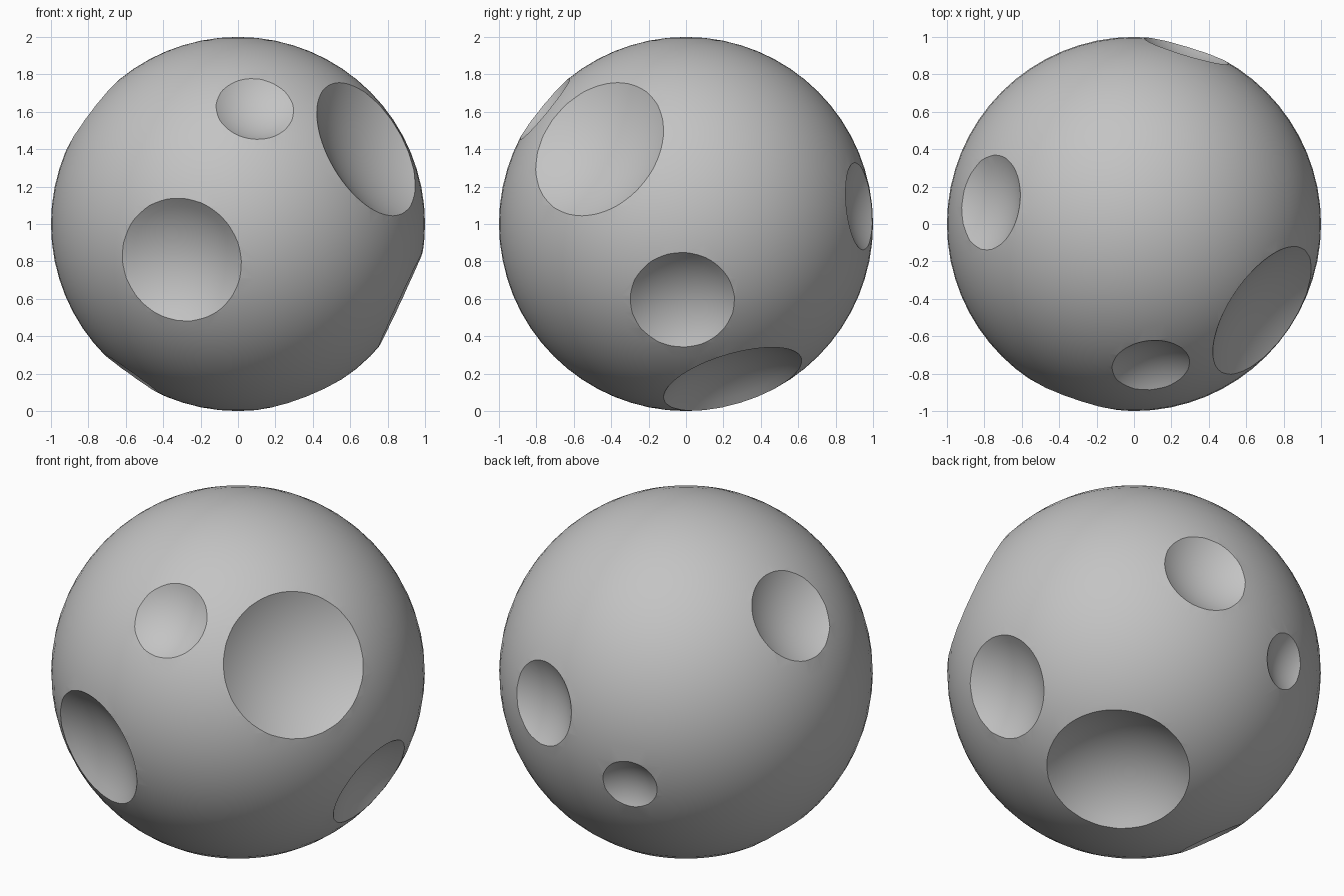
import bpy
import math
from mathutils import Vector

cube = bpy.data.objects.get("Cube")
if cube:
    bpy.data.objects.remove(cube, do_unlink=True)

# Plain grey stone
grey = bpy.data.materials.new("stone_grey")
grey.use_nodes = True
colour = (0.55, 0.55, 0.55, 1)
grey.diffuse_color = colour
grey.node_tree.nodes["Principled BSDF"].inputs["Base Color"].default_value = colour

CENTRE = Vector((0, 0, 1))


def ball(name, radius, location):
    bpy.ops.mesh.primitive_uv_sphere_add(segments=64, ring_count=32, radius=radius, location=location)
    obj = bpy.context.object
    obj.name = name
    obj.data.materials.append(grey)
    return obj


# Round body
body = ball("cratered_ball", 1, CENTRE)

# Craters: direction from the centre, rim radius, bowl radius / rim radius
craters = [
    ((-0.30, -0.87, -0.19), 0.337, 1.8),   # front
    ((0.09, -0.755, 0.615), 0.21, 1.9),    # upper front
    ((0.685, -0.462, 0.40), 0.397, 2.1),   # large upper side
    ((0.87, -0.02, -0.405), 0.28, 1.8),    # lower side
    ((0.32, 0.25, -0.83), 0.385, 1.6),     # underside
    ((0.28, 0.925, 0.095), 0.237, 1.9),    # back
    ((-0.765, 0.115, 0.58), 0.257, 2.1),   # upper opposite side
    ((-0.57, -0.04, -0.80), 0.18, 1.9),    # lower opposite side
    ((-0.277, 0.918, -0.237), 0.155, 1.9),  # small back
]

for direction, rim, ratio in craters:
    axis = Vector(direction).normalized()
    bowl = rim * ratio
    distance = math.sqrt(1 - rim**2) + math.sqrt(bowl**2 - rim**2)
    cutter = ball("crater_cutter", bowl, CENTRE + axis * distance)
    cutter.rotation_euler = axis.to_track_quat('Z', 'Y').to_euler()
    cutter.hide_render = True

    bpy.context.view_layer.objects.active = body
    cut = body.modifiers.new("crater", 'BOOLEAN')
    cut.operation = 'DIFFERENCE'
    cut.solver = 'EXACT'
    cut.object = cutter
    bpy.ops.object.modifier_apply(modifier=cut.name)
    bpy.data.objects.remove(cutter, do_unlink=True)

# Smooth surfaces with crisp crater rims
bpy.ops.object.select_all(action='DESELECT')
body.select_set(True)
bpy.context.view_layer.objects.active = body
bpy.ops.object.shade_smooth_by_angle(angle=math.radians(30))
